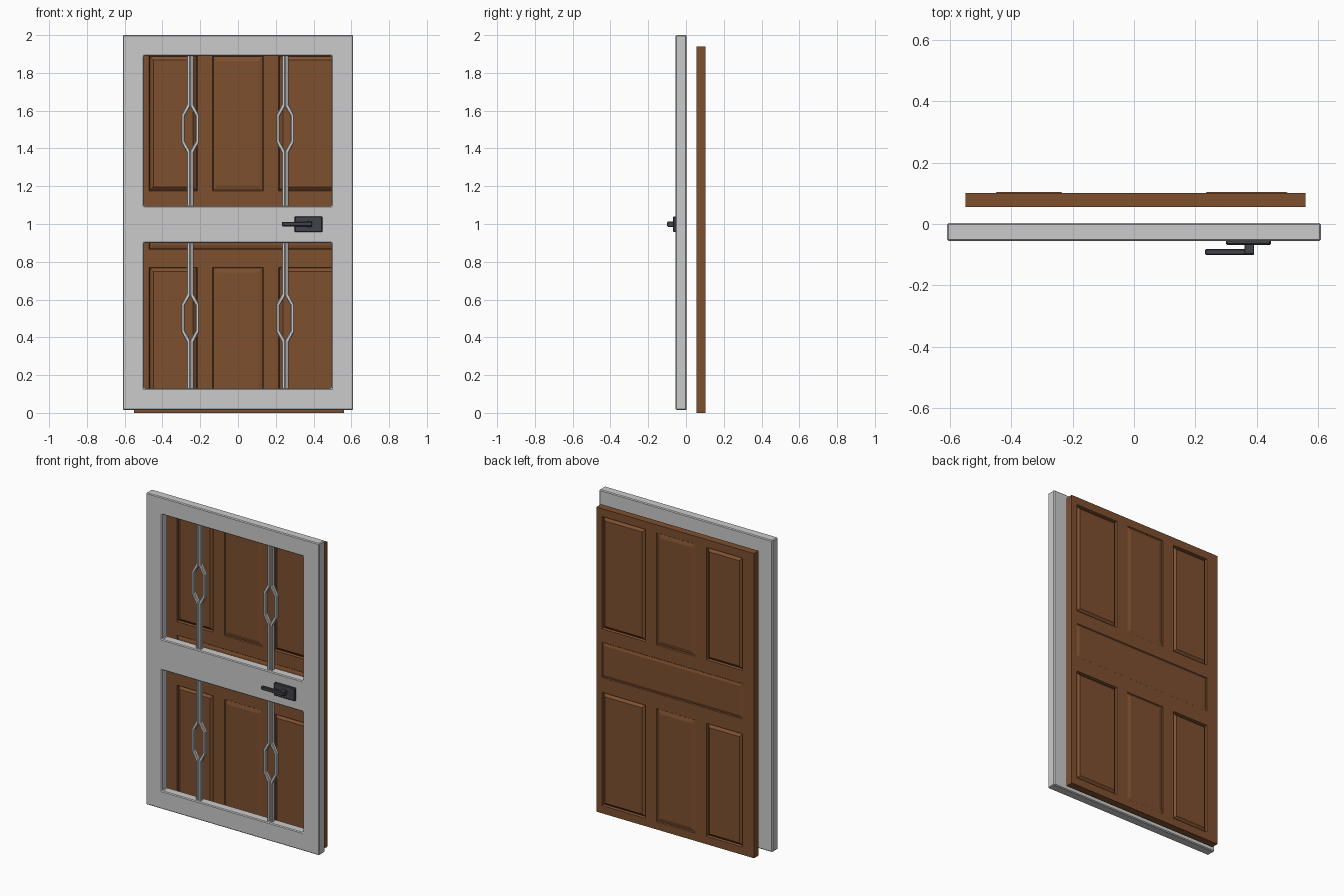
import bpy, bmesh

if "Cube" in bpy.data.objects:
    bpy.data.objects.remove(bpy.data.objects["Cube"])


def material(name, rgb):
    m = bpy.data.materials.new(name)
    m.diffuse_color = (*rgb, 1)
    m.use_nodes = True
    m.node_tree.nodes["Principled BSDF"].inputs["Base Color"].default_value = m.diffuse_color
    return m


wood = material("wood", (0.21, 0.08, 0.028))
dark = material("dark_metal", (0.055, 0.055, 0.07))


def finish(name, bm, mat=None, bevel=0.0):
    bmesh.ops.recalc_face_normals(bm, faces=bm.faces)
    me = bpy.data.meshes.new(name)
    bm.to_mesh(me)
    bm.free()
    ob = bpy.data.objects.new(name, me)
    bpy.context.collection.objects.link(ob)
    if mat:
        me.materials.append(mat)
    if bevel:
        b = ob.modifiers.new("bevel", 'BEVEL')
        b.width, b.segments = bevel, 1
        b.limit_method = 'ANGLE'
    return ob


def board(xs, zs, y0, y1, holes=()):
    """Flat board made of grid cells, with some cells left open."""
    bm = bmesh.new()
    v = {}

    def vert(i, j, s):
        if (i, j, s) not in v:
            v[i, j, s] = bm.verts.new((xs[i], (y0, y1)[s], zs[j]))
        return v[i, j, s]

    cells = {(i, j) for i in range(len(xs) - 1) for j in range(len(zs) - 1)} - set(holes)
    faces = {}
    for i, j in sorted(cells):
        ring = [(i, j), (i + 1, j), (i + 1, j + 1), (i, j + 1)]
        for s in (0, 1):
            faces[i, j, s] = bm.faces.new([vert(*p, s) for p in (ring[::-1] if s else ring)])
        for k, (di, dj) in enumerate(((0, -1), (1, 0), (0, 1), (-1, 0))):
            if (i + di, j + dj) not in cells:
                a, b = ring[k], ring[(k + 1) % 4]
                bm.faces.new([vert(*b, 0), vert(*a, 0), vert(*a, 1), vert(*b, 1)])
    bmesh.ops.recalc_face_normals(bm, faces=bm.faces)
    return bm, faces


def box(name, x, y, z, mat=None, bevel=0.0):
    bm, _ = board(x, z, *y)
    return finish(name, bm, mat, bevel)


# outer metal frame with middle rail
bm, _ = board((-0.61, -0.498, 0.495, 0.61), (0.015, 0.13, 0.90, 1.095, 1.89, 2.0),
              -0.055, 0.003, [(1, 1), (1, 3)])
finish("metal_frame", bm, bevel=0.005)

# wooden door leaf with raised panels on both faces
bm, cell = board((-0.55, -0.47, -0.215, -0.135, 0.135, 0.215, 0.52, 0.56),
                 (0, 0.05, 0.77, 0.865, 1.09, 1.175, 1.89, 1.94), 0.055, 0.102)


def raise_panels(faces, groove, rise, slope):
    bmesh.ops.inset_region(bm, faces=faces, thickness=0.004, depth=-groove, use_even_offset=True)
    bmesh.ops.inset_region(bm, faces=faces, thickness=slope, depth=rise, use_even_offset=True)


for s in (0, 1):
    raise_panels([cell[i, j, s] for i in (1, 5) for j in (1, 5)], 0.014, 0.016 if s else 0.014, 0.018)
    raise_panels([cell[3, j, s] for j in (1, 5)], 0.006, 0.006, 0.024)
    raise_panels([cell[i, 3, s] for i in range(1, 6)], 0.005, 0.005, 0.016)
finish("door_leaf", bm, wood)

# paired grille bars that part around a long hexagonal opening
for x in (-0.253, 0.25):
    for level, z0, z1, mid in (("lower", 0.125, 0.905, 0.502), ("upper", 1.09, 1.895, 1.505)):
        for side in (-1, 1):
            outer = [(0.018, z0), (0.018, mid - 0.128), (0.047, mid - 0.073),
                     (0.047, mid + 0.073), (0.018, mid + 0.128), (0.018, z1)]
            inner = [(0.0, z1), (0.0, mid + 0.116), (0.029, mid + 0.066),
                     (0.029, mid - 0.066), (0.0, mid - 0.116), (0.0, z0)]
            bm = bmesh.new()
            f = bm.faces.new([bm.verts.new((x + side * px, -0.038, pz)) for px, pz in outer + inner])
            new = bmesh.ops.extrude_face_region(bm, geom=[f])["geom"]
            bmesh.ops.translate(bm, vec=(0, 0.024, 0),
                                verts=[g for g in new if isinstance(g, bmesh.types.BMVert)])
            finish(f"{level}_grille_bar", bm, bevel=0.004)

# lever handle
box("handle_plate", (0.30, 0.447), (-0.068, -0.052), (0.957, 1.04), dark, 0.004)
box("handle_spindle", (0.36, 0.392), (-0.098, -0.066), (0.985, 1.013), dark, 0.002)
box("handle_lever", (0.232, 0.392), (-0.101, -0.082), (0.988, 1.01), dark, 0.003)
